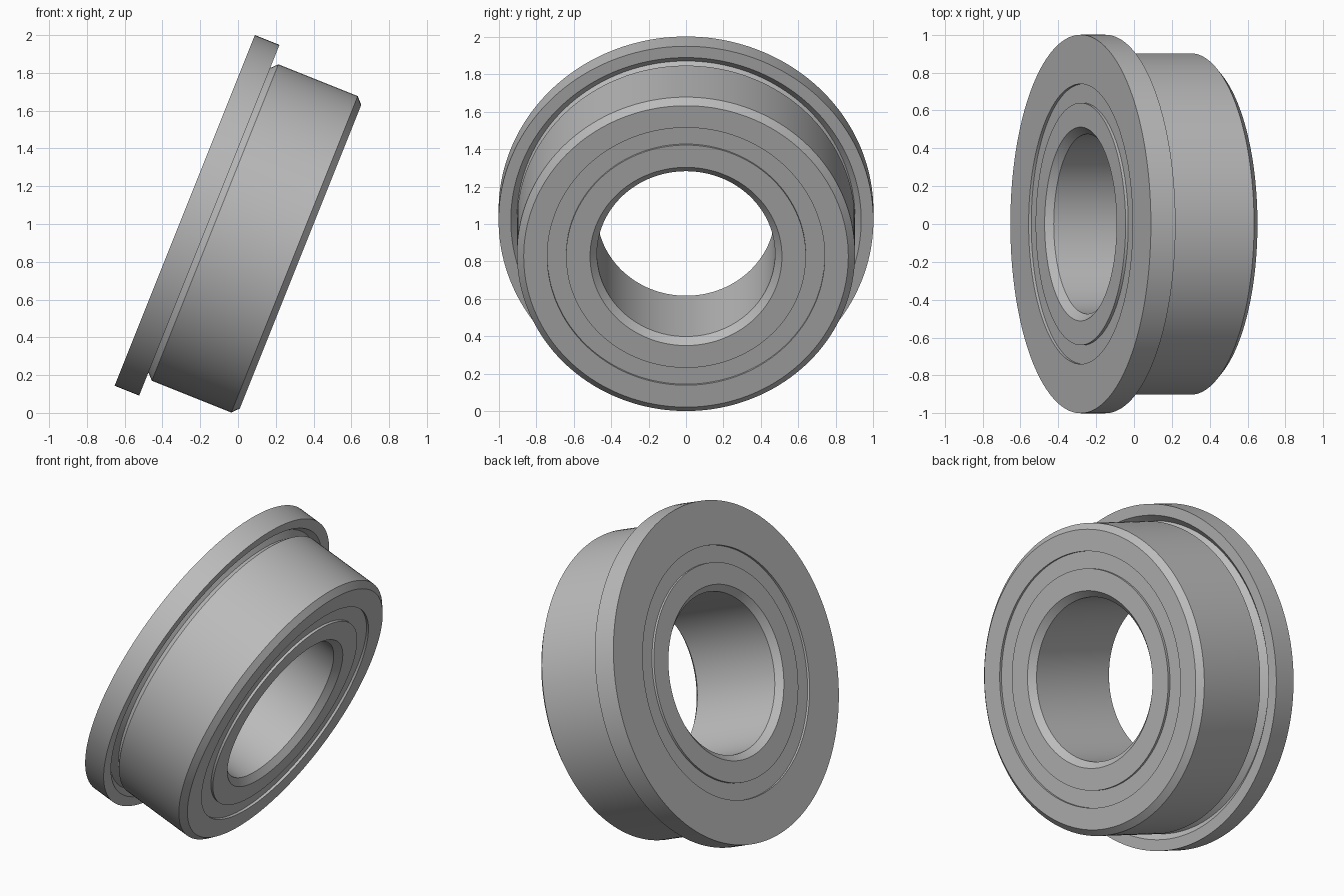
import bpy
import bmesh
import math
from mathutils import Matrix

cube = bpy.data.objects.get("Cube")
if cube:
    bpy.data.objects.remove(cube, do_unlink=True)

# Main dimensions: distance along the axis starts at the flange face
WIDTH = 0.66
TILT = math.radians(90 + 21.8)
CENTRE = (-0.282, 0, 1.072)
SEGMENTS = 160

steel = bpy.data.materials.new("Steel grey")
steel.use_nodes = True
GREY = (0.5, 0.5, 0.5, 1)
steel.diffuse_color = GREY
steel.node_tree.nodes["Principled BSDF"].inputs["Base Color"].default_value = GREY


def lathe(name, profile):
    """Spin a closed (radius, distance) outline into a solid ring."""
    bm = bmesh.new()
    verts = [bm.verts.new((r, 0, t)) for r, t in profile]
    edges = [bm.edges.new((v, verts[(i + 1) % len(verts)])) for i, v in enumerate(verts)]
    bmesh.ops.spin(bm, geom=verts + edges, cent=(0, 0, 0), axis=(0, 0, 1),
                   angle=math.tau, steps=SEGMENTS, use_merge=True)
    bmesh.ops.remove_doubles(bm, verts=bm.verts, dist=0.0001)
    bmesh.ops.recalc_face_normals(bm, faces=bm.faces)
    mesh = bpy.data.meshes.new(name)
    bm.to_mesh(mesh)
    bm.free()
    mesh.materials.append(steel)
    obj = bpy.data.objects.new(name, mesh)
    obj.matrix_world = Matrix.Translation(CENTRE) @ Matrix.Rotation(TILT, 4, "Y")
    bpy.context.collection.objects.link(obj)
    bpy.ops.object.select_all(action="DESELECT")
    obj.select_set(True)
    bpy.context.view_layer.objects.active = obj
    bpy.ops.object.shade_smooth_by_angle(angle=math.radians(25))
    return obj


# Outer ring: flange, diagonal relief groove, body and end chamfer
lathe("outer_ring", [
    (0.74, 0), (1.0, 0), (1.0, 0.14),
    (0.935, 0.14), (0.902, 0.107), (0.868, 0.14), (0.902, 0.173),
    (0.902, WIDTH - 0.034), (0.866, WIDTH), (0.74, WIDTH),
])

# Inner ring: bore chamfered at both ends
lathe("inner_ring", [
    (0.64, 0), (0.64, WIDTH), (0.512, WIDTH), (0.475, WIDTH - 0.037),
    (0.475, 0.037), (0.512, 0),
])

# Slightly sunken shields closing the gap between the rings
RECESS, THICK = 0.015, 0.04
for name, start in (("flange_side_shield", RECESS),
                    ("body_side_shield", WIDTH - RECESS - THICK)):
    lathe(name, [(0.64, start), (0.74, start),
                 (0.74, start + THICK), (0.64, start + THICK)])
